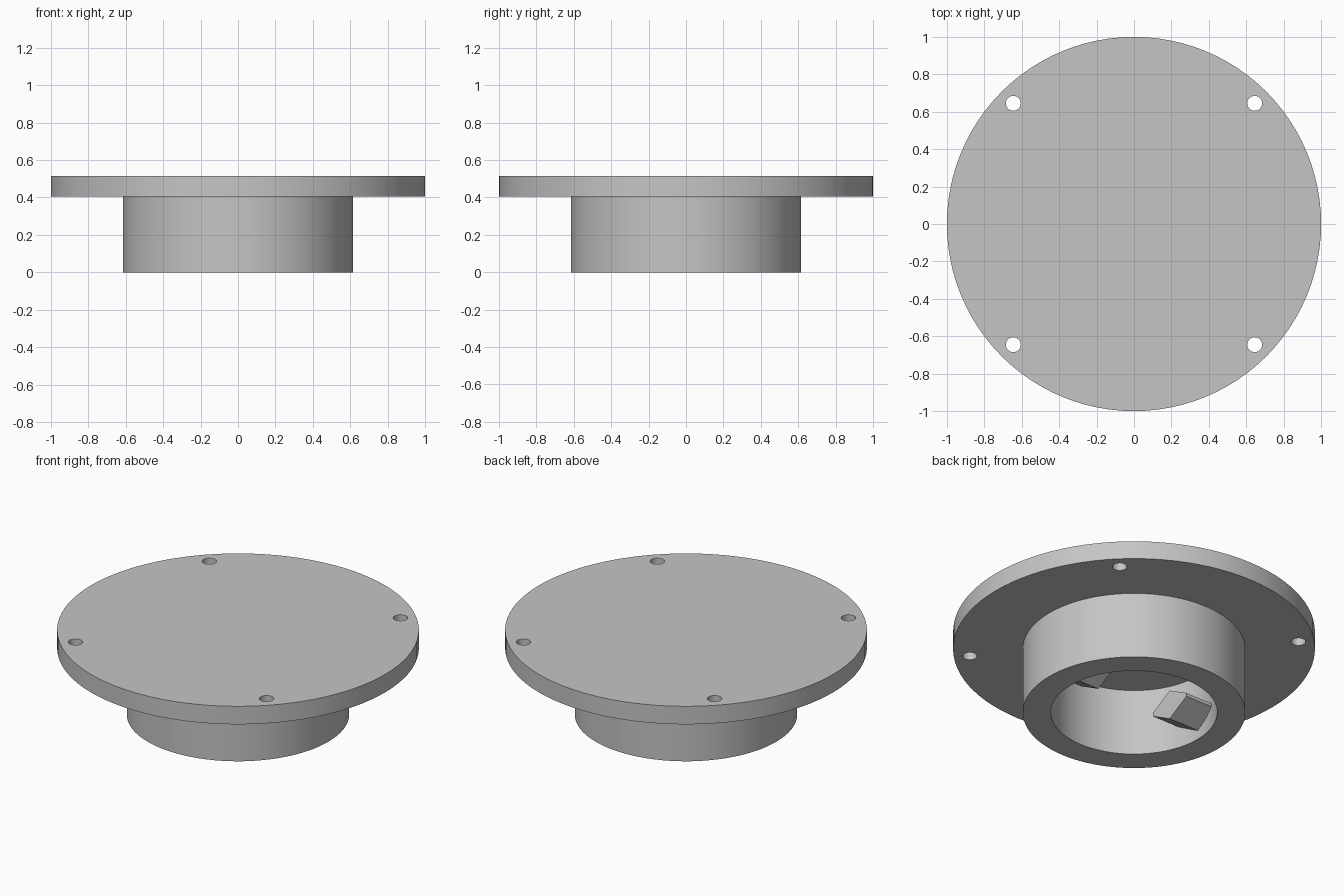
import bpy
import bmesh
from math import cos, sin, tau, radians

cube = bpy.data.objects.get("Cube")
if cube:
    bpy.data.objects.remove(cube, do_unlink=True)

TOP, SEAT = 0.515, 0.405
HUB_R, BORE_R = 0.615, 0.46
SEGMENTS = 96

GREY = (0.56, 0.56, 0.56, 1)
grey = bpy.data.materials.new("plain grey")
grey.use_nodes = True
grey.diffuse_color = GREY
grey.node_tree.nodes["Principled BSDF"].inputs["Base Color"].default_value = GREY


def add_object(name, bm, smooth=True):
    bmesh.ops.recalc_face_normals(bm, faces=bm.faces)
    mesh = bpy.data.meshes.new(name)
    bm.to_mesh(mesh)
    bm.free()
    mesh.materials.append(grey)
    obj = bpy.data.objects.new(name, mesh)
    bpy.context.collection.objects.link(obj)
    if smooth:
        shade(obj)
    return obj


def shade(obj):
    bpy.ops.object.select_all(action="DESELECT")
    obj.select_set(True)
    bpy.context.view_layer.objects.active = obj
    bpy.ops.object.shade_smooth_by_angle(angle=radians(25))


def circle(bm, x, y, z, radius, count):
    verts = [bm.verts.new((x + radius * cos(tau * i / count),
                           y + radius * sin(tau * i / count), z)) for i in range(count)]
    return [bm.edges.new((verts[i], verts[i - 1])) for i in range(count)]


def extrude_up(bm, faces, height):
    result = bmesh.ops.extrude_face_region(bm, geom=faces, use_keep_orig=True)
    moved = [g for g in result["geom"] if isinstance(g, bmesh.types.BMVert)]
    bmesh.ops.translate(bm, verts=moved, vec=(0, 0, height))


# Round flange with four through holes
bm = bmesh.new()
outline = circle(bm, 0, 0, SEAT, 1, SEGMENTS)
for sx in (-1, 1):
    for sy in (-1, 1):
        outline += circle(bm, sx * 0.645, sy * 0.645, SEAT, 0.04, 24)
bmesh.ops.triangle_fill(bm, edges=outline, use_beauty=True, normal=(0, 0, 1))
extrude_up(bm, bm.faces[:], TOP - SEAT)
add_object("flange", bm)

# Hollow hub, turned from its wall section
bm = bmesh.new()
section = [(BORE_R, 0), (HUB_R, 0), (HUB_R, SEAT), (BORE_R, SEAT)]
verts = [bm.verts.new((r, 0, z)) for r, z in section]
edges = [bm.edges.new((verts[i], verts[i - 1])) for i in range(len(verts))]
bmesh.ops.spin(bm, geom=verts + edges, cent=(0, 0, 0), axis=(0, 0, 1),
               angle=tau, steps=SEGMENTS, use_merge=True)
bmesh.ops.remove_doubles(bm, verts=bm.verts, dist=0.0001)
add_object("hub", bm)

# Two opposed six-sided lugs reaching in from the bore wall
LUG_Z, HALF_W, HALF_H, SIDE = 0.145, 0.145, 0.09, 0.01
lug_section = [(0, HALF_H), (HALF_W, SIDE), (HALF_W, -SIDE),
               (0, -HALF_H), (-HALF_W, -SIDE), (-HALF_W, SIDE)]
for name, side in (("left_lug", 1), ("right_lug", -1)):
    bm = bmesh.new()
    cap = bm.faces.new([bm.verts.new((side * 0.257, y, LUG_Z + z)) for y, z in lug_section])
    result = bmesh.ops.extrude_face_region(bm, geom=[cap], use_keep_orig=True)
    moved = [g for g in result["geom"] if isinstance(g, bmesh.types.BMVert)]
    bmesh.ops.translate(bm, verts=moved, vec=(side * 0.25, 0, 0))
    add_object(name, bm, smooth=False)
